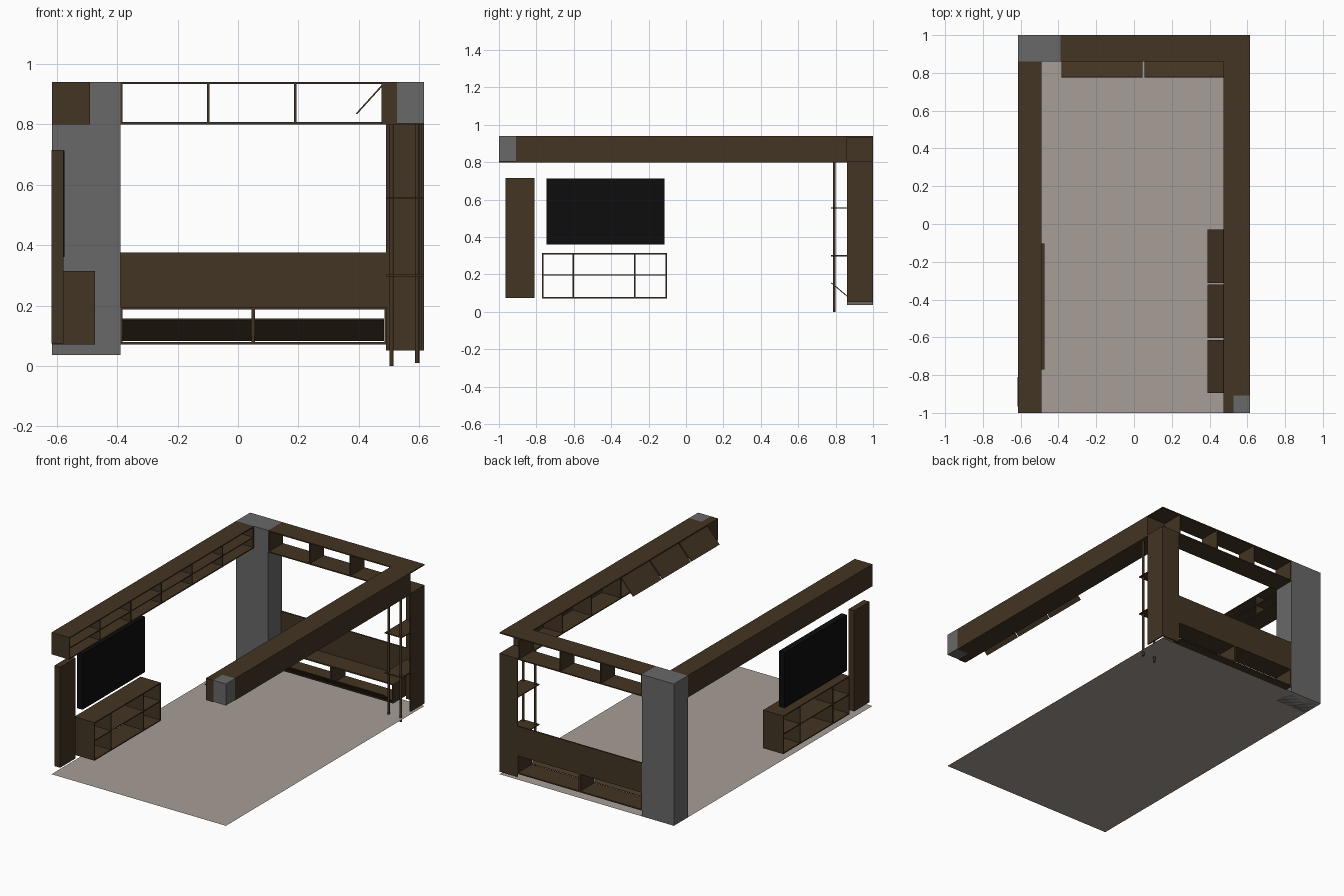
import bpy, bmesh, math
from mathutils import Matrix, Vector

if "Cube" in bpy.data.objects:
    bpy.data.objects.remove(bpy.data.objects["Cube"])


def mat(name, c):
    m = bpy.data.materials.new(name)
    m.diffuse_color = (*c, 1)
    m.use_nodes = True
    m.node_tree.nodes["Principled BSDF"].inputs["Base Color"].default_value = m.diffuse_color
    return m


WOOD = mat("dark_wood", (0.057, 0.035, 0.017))
GREY = mat("concrete_grey", (0.14, 0.14, 0.14))
FLOOR = mat("floor_beige", (0.38, 0.34, 0.31))
BLACK = mat("screen_black", (0.004, 0.004, 0.004))
T = 0.007  # board thickness


def add_box(bm, x, y, z):
    m = Matrix.Translation(((x[0] + x[1]) / 2, (y[0] + y[1]) / 2, (z[0] + z[1]) / 2))
    s = Matrix.Diagonal((x[1] - x[0], y[1] - y[0], z[1] - z[0], 1))
    bmesh.ops.create_cube(bm, size=1, matrix=m @ s)


def finish(bm, name, m):
    bmesh.ops.recalc_face_normals(bm, faces=bm.faces)
    me = bpy.data.meshes.new(name)
    bm.to_mesh(me)
    bm.free()
    me.materials.append(m)
    ob = bpy.data.objects.new(name, me)
    bpy.context.collection.objects.link(ob)
    return ob


def boards(name, m, *boxes):
    bm = bmesh.new()
    for b in boxes:
        add_box(bm, *b)
    return finish(bm, name, m)


def flap(name, p, q, along):
    """Thin tilted door: edge p to edge q, swept by the vector along."""
    p, q, a = Vector(p), Vector(q), Vector(along)
    n = (q - p).cross(a).normalized() * 0.005
    bm = bmesh.new()
    vs = [bm.verts.new(v) for v in (p, q, q + a, p + a)]
    top = bm.faces.new(vs)
    r = bmesh.ops.extrude_face_region(bm, geom=[top])
    for v in r["geom"]:
        if isinstance(v, bmesh.types.BMVert):
            v.co += n
    if top.is_valid and len(bm.faces) == 5:
        bm.faces.new(vs)
    return finish(bm, name, WOOD)


def split(a, b, n):
    """n + 1 board spans evenly placed from a to b."""
    return [(a + (b - a - T) * i / n, a + (b - a - T) * i / n + T) for i in range(n + 1)]


# floor sheet
bm = bmesh.new()
bm.faces.new([bm.verts.new((x, y, 0.036)) for x, y in
              ((-0.615, -1), (0.615, -1), (0.615, 1), (-0.615, 1))])
bm.normal_update()
finish(bm, "floor", FLOOR)

# corner column and short beam end
boards("corner_column", GREY, ((-0.615, -0.389), (0.86, 1), (0.036, 0.94)))
boards("beam_stub", GREY, ((0.526, 0.615), (-1, -0.908), (0.803, 0.94)))

# left upper shelf, two rows of six cells facing inwards
X, Y = (-0.615, -0.49), (-1, 0.86)
boards("left_upper_shelf", WOOD,
       (X, Y, (0.80, 0.80 + T)), (X, Y, (0.94 - T, 0.94)),
       (X, Y, (0.867, 0.873)),
       ((-0.615, -0.608), Y, (0.80, 0.94)),
       *[(X, s, (0.80, 0.94)) for s in split(*Y, 6)])

# right upper cabinet, six cells facing inwards, solid end beside the stub
X, Y = (0.475, 0.615), (-0.908, 0.86)
boards("right_upper_cabinet", WOOD,
       (X, Y, (0.80, 0.80 + T)), (X, Y, (0.94 - T, 0.94)),
       ((0.608, 0.615), Y, (0.80, 0.94)),
       ((0.475, 0.526), (-1, -0.908), (0.80, 0.94)),
       *[(X, s, (0.80, 0.94)) for s in split(*Y, 6)])
for i in range(3):
    flap(f"upper_flap_{i + 1}", (0.477, -0.896 + 0.292 * i, 0.932),
         (0.39, -0.896 + 0.292 * i, 0.836), (0, 0.283, 0))

# back upper shelf, open front and back, wrapping round the corner
Y = (0.86, 1)
boards("back_upper_shelf", WOOD,
       ((-0.389, 0.615), Y, (0.80, 0.80 + T)), ((-0.389, 0.615), Y, (0.94 - T, 0.94)),
       *[((x, x + T), Y, (0.80, 0.94)) for x in (-0.389, -0.102, 0.186, 0.475)])

# back lower shelf with its back board and two tilted doors
X = (-0.389, 0.492)
boards("back_lower_shelf", WOOD,
       (X, Y, (0.072, 0.08)), (X, Y, (0.187, 0.195)),
       *[(s, Y, (0.072, 0.195)) for s in ((-0.389, -0.382), (0.045, 0.057), (0.485, 0.492))])
boards("back_board", WOOD, (X, (0.99, 1), (0.187, 0.375)))
for i, x in enumerate((-0.383, 0.055)):
    flap(f"lower_flap_{i + 1}", (x, 0.86, 0.082), (x, 0.776, 0.153), (0.428, 0, 0))

# corner tower: two boards, two shelves and poles
boards("tower_boards", WOOD,
       ((0.49, 0.615), (0.992, 1), (0.052, 0.80)),
       ((0.607, 0.615), (0.86, 1), (0.052, 0.80)))
for i, z in enumerate((0.30, 0.555)):
    boards(f"tower_shelf_{i + 1}", WOOD, ((0.492, 0.612), (0.775, 0.995), (z - 0.003, z + 0.003)))
for i, (x, z) in enumerate(((0.508, 0), (0.593, 0.01))):
    bm = bmesh.new()
    bmesh.ops.create_cone(bm, cap_ends=True, segments=16, radius1=0.007, radius2=0.007,
                          depth=0.80 - z, matrix=Matrix.Translation((x, 0.792, (0.80 + z) / 2)))
    ob = finish(bm, f"tower_pole_{i + 1}", WOOD)
    for p in ob.data.polygons:
        p.use_smooth = len(p.vertices) == 4

# media unit, open on both long sides
X, Y, Z = (-0.615, -0.473), (-0.77, -0.102), (0.072, 0.315)
boards("media_unit", WOOD,
       (X, Y, (0.072, 0.079)), (X, Y, (0.308, 0.315)), (X, Y, (0.195, 0.201)),
       *[(X, (y, y + T), Z) for y in (-0.77, -0.606, -0.277, -0.109)])

# television and tall wall cabinet
boards("television", BLACK, ((-0.615, -0.575), (-0.745, -0.115), (0.36, 0.714)))
boards("wall_cabinet", WOOD, ((-0.618, -0.578), (-0.966, -0.811), (0.074, 0.715)))
